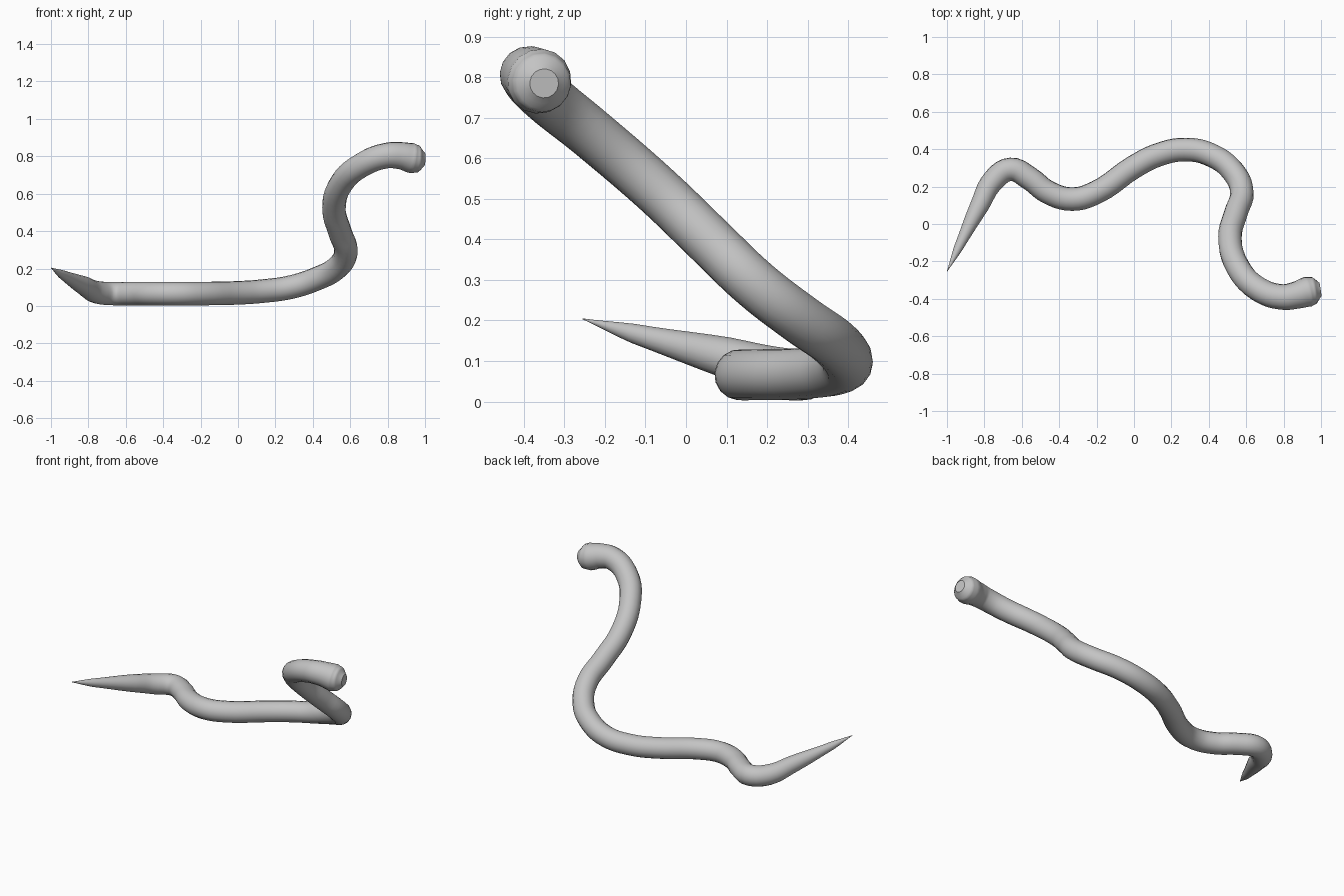
import bpy

# centre line from tail tip to snout: x, y, z, radius
PATH = [
    (-1.00, -0.255, 0.204, 0.001),
    (-0.94, -0.13, 0.168, 0.024),
    (-0.825, 0.10, 0.108, 0.051),
    (-0.75, 0.235, 0.072, 0.061),
    (-0.66, 0.292, 0.066, 0.063),
    (-0.56, 0.245, 0.066, 0.063),
    (-0.46, 0.17, 0.066, 0.063),
    (-0.33, 0.133, 0.066, 0.063),
    (-0.20, 0.17, 0.066, 0.063),
    (0.00, 0.305, 0.070, 0.063),
    (0.13, 0.37, 0.079, 0.063),
    (0.28, 0.398, 0.100, 0.063),
    (0.42, 0.365, 0.145, 0.063),
    (0.53, 0.28, 0.205, 0.063),
    (0.577, 0.17, 0.290, 0.063),
    (0.545, 0.06, 0.395, 0.063),
    (0.513, -0.07, 0.520, 0.063),
    (0.555, -0.23, 0.658, 0.064),
    (0.66, -0.345, 0.752, 0.066),
    (0.79, -0.390, 0.803, 0.068),
    (0.87, -0.380, 0.803, 0.073),
    (0.93, -0.362, 0.790, 0.081),
    (0.965, -0.355, 0.786, 0.072),
    (0.997, -0.350, 0.785, 0.036),
]

# tapered tube along the path
curve = bpy.data.curves.new("snake_body", "CURVE")
curve.dimensions = "3D"
curve.bevel_depth = 1.0
curve.bevel_resolution = 6
curve.resolution_u = 5
curve.use_fill_caps = True
spline = curve.splines.new("BEZIER")
spline.bezier_points.add(len(PATH) - 1)
for point, (x, y, z, r) in zip(spline.bezier_points, PATH):
    point.co = (x, y, z)
    point.radius = r
    point.handle_left_type = point.handle_right_type = "AUTO"

body = bpy.data.objects.new("snake_body", curve)
bpy.context.collection.objects.link(body)
bpy.context.view_layer.objects.active = body
body.select_set(True)
bpy.ops.object.convert(target="MESH")
body = bpy.context.object
bpy.ops.object.shade_smooth_by_angle(angle=0.8)

# single plain grey
grey = bpy.data.materials.new("plain grey")
grey.diffuse_color = (0.55, 0.55, 0.55, 1)
body.data.materials.clear()
body.data.materials.append(grey)
